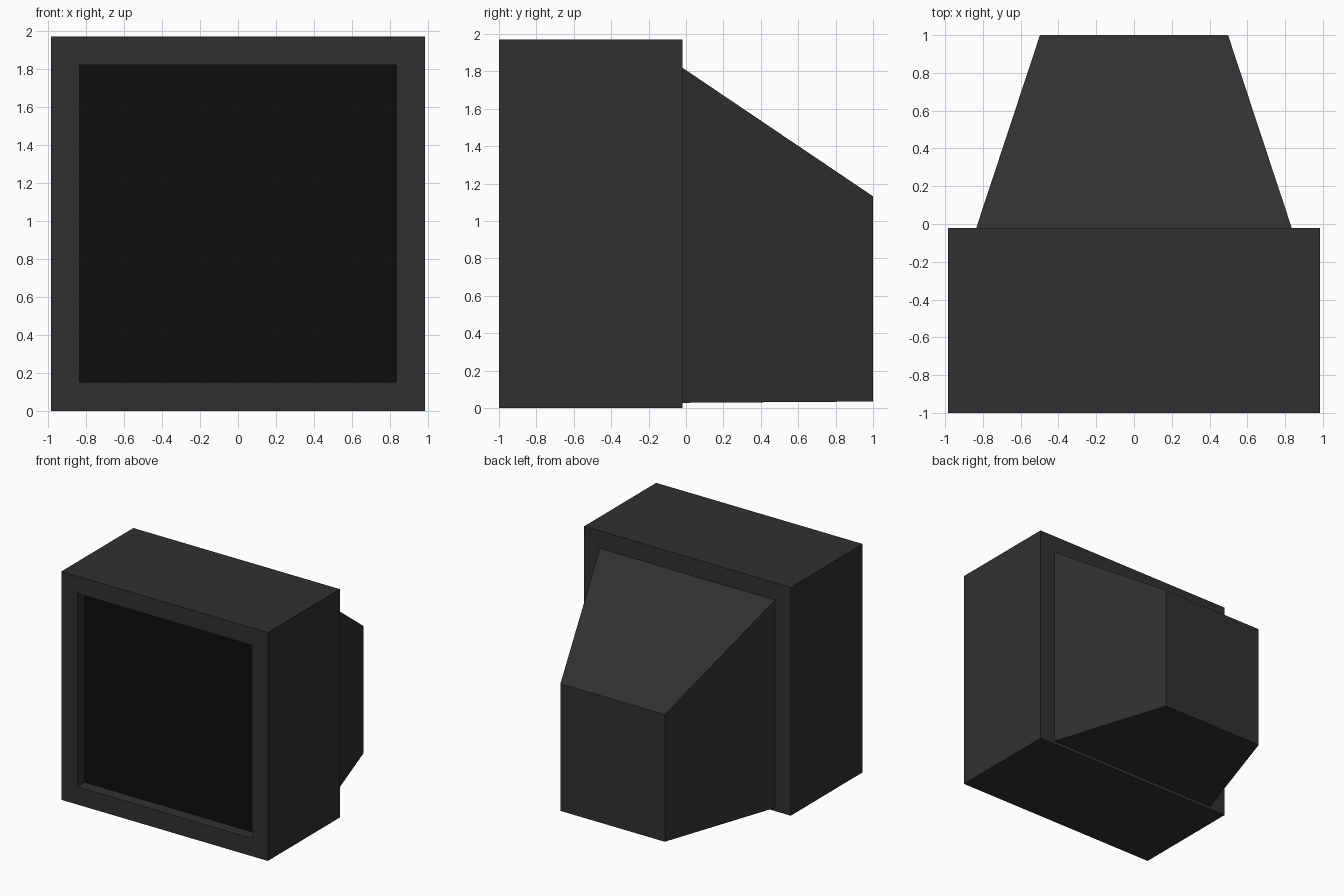
import bpy, bmesh

if "Cube" in bpy.data.objects:
    bpy.data.objects.remove(bpy.data.objects["Cube"])


def material(name, value):
    m = bpy.data.materials.new(name)
    m.diffuse_color = (value, value, value, 1)
    m.use_nodes = True
    m.node_tree.nodes["Principled BSDF"].inputs["Base Color"].default_value = m.diffuse_color
    return m


casing = material("dark grey plastic", 0.03)
glass = material("black glass", 0.004)


def loop(bm, half, y, z0, z1):
    """Rectangle of vertices facing the front at depth y."""
    return [bm.verts.new(p) for p in
            ((-half, y, z0), (half, y, z0), (half, y, z1), (-half, y, z1))]


def loft(name, sections, mats):
    """Skin a chain of rectangles and cap both ends."""
    bm = bmesh.new()
    rings = [loop(bm, *s) for s in sections]
    for a, b in zip(rings, rings[1:]):
        for i in range(4):
            j = (i + 1) % 4
            bm.faces.new((a[i], a[j], b[j], b[i]))
    bm.faces.new(rings[-1])
    first = bm.faces.new(rings[0])
    first.material_index = len(mats) - 1
    bmesh.ops.recalc_face_normals(bm, faces=bm.faces)
    me = bpy.data.meshes.new(name)
    bm.to_mesh(me)
    bm.free()
    for m in mats:
        me.materials.append(m)
    ob = bpy.data.objects.new(name, me)
    bpy.context.collection.objects.link(ob)
    return ob


# Cabinet: screen, recess wall, front frame, outer box, back panel
loft("cabinet_with_screen", [
    (0.833, -0.90, 0.153, 1.82),
    (0.833, -1.00, 0.153, 1.82),
    (0.985, -1.00, 0.0, 1.97),
    (0.985, -0.02, 0.0, 1.97)], [casing, glass])

# Tapered tube housing at the back
loft("rear_housing", [
    (0.835, -0.02, 0.028, 1.82),
    (0.498, 1.00, 0.035, 1.132)], [casing])
